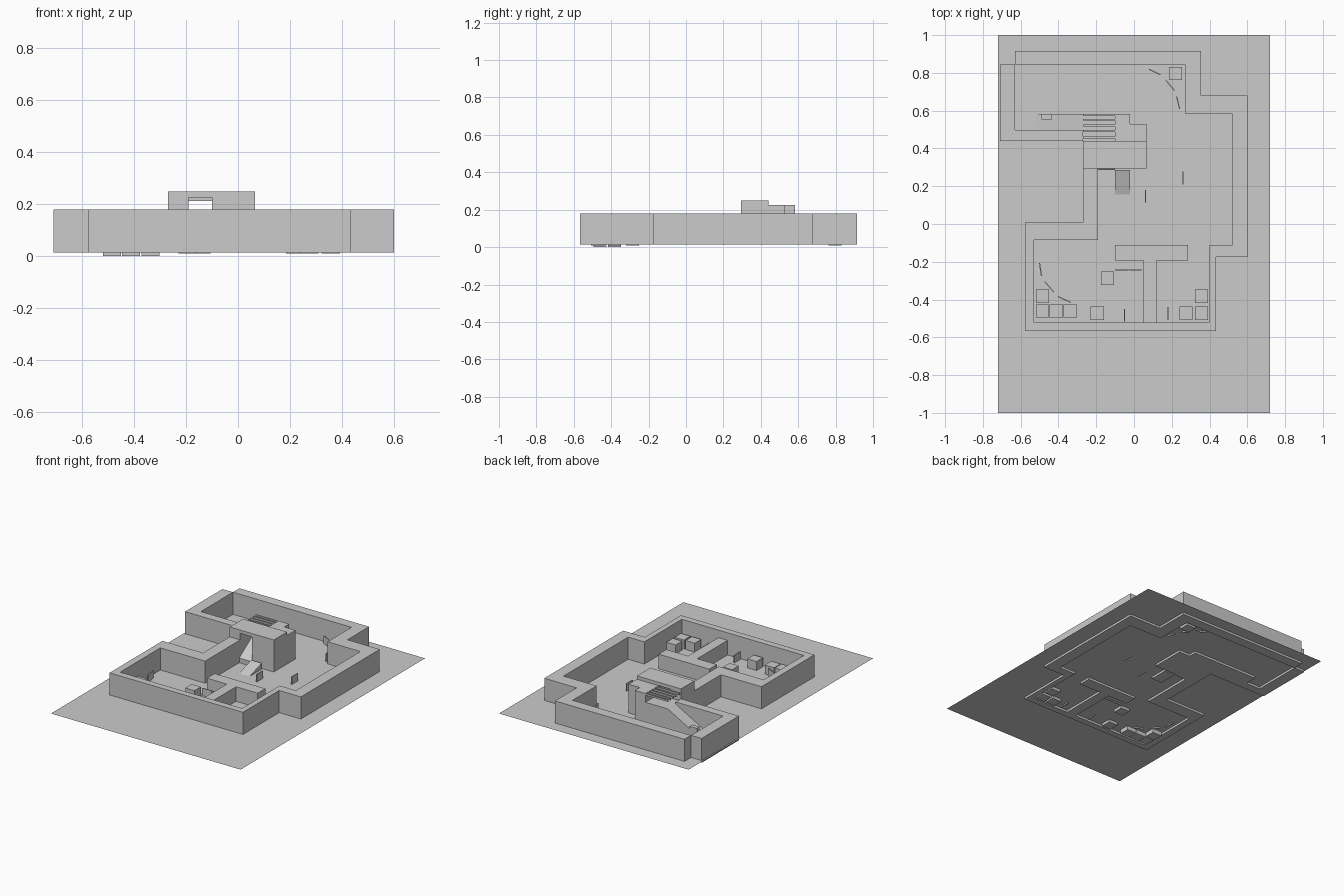
import bpy, bmesh, math

if "Cube" in bpy.data.objects:
    bpy.data.objects.remove(bpy.data.objects["Cube"])

G = 0.028      # floor level
B = 0.013      # underside of the walls
TOP = 0.18     # wall top


def finish(name, bm):
    bmesh.ops.recalc_face_normals(bm, faces=bm.faces[:])
    me = bpy.data.meshes.new(name)
    bm.to_mesh(me)
    bm.free()
    ob = bpy.data.objects.new(name, me)
    bpy.context.collection.objects.link(ob)
    return ob


def prism(name, pts, z0, z1):
    """Extrude a plan outline upward."""
    bm = bmesh.new()
    f = bm.faces.new([bm.verts.new((x, y, z0)) for x, y in pts])
    r = bmesh.ops.extrude_face_region(bm, geom=[f], use_keep_orig=True)
    vs = [v for v in r['geom'] if isinstance(v, bmesh.types.BMVert)]
    bmesh.ops.translate(bm, verts=vs, vec=(0, 0, z1 - z0))
    return finish(name, bm)


def box(name, x0, x1, y0, y1, z0, z1):
    return prism(name, [(x0, y0), (x1, y0), (x1, y1), (x0, y1)], z0, z1)


def ramp(name, x0, x1, y0, y1, za, zb, axis):
    """Box whose top slopes from za to zb along the axis."""
    ob = box(name, x0, x1, y0, y1, B, 1)
    lo, hi = ((x0, x1), (y0, y1))[axis]
    for v in ob.data.vertices:
        if v.co.z > 0.5:
            t = (v.co[axis] - lo) / (hi - lo)
            v.co.z = za + (zb - za) * t
    return ob


# floor sheet
bm = bmesh.new()
bm.faces.new([bm.verts.new(c) for c in
              ((-.72, -1, G), (.72, -1, G), (.72, 1, G), (-.72, 1, G))])
finish("floor", bm)

# outer perimeter wall
outer = [(-.63, .915), (.355, .915), (.355, .68), (.6, .68), (.6, -.175), (.435, -.175),
         (.435, -.567), (-.578, -.567), (-.578, .007), (-.27, .007), (-.27, .295)]
inner = [(-.63, .845), (.27, .845), (.27, .585), (.52, .585), (.52, -.115), (.397, -.115),
         (.397, -.522), (-.53, -.522), (-.53, -.085), (-.19, -.085), (-.19, .295)]
prism("perimeter_wall", outer + inner[::-1], B, TOP)
prism("back_left_wall", [(-.71, .845), (-.71, .44), (-.27, .44), (-.27, .497),
                         (-.63, .497), (-.63, .845)], B, TOP)

# low T-shaped divider
prism("divider_wall", [(-.10, -.11), (.285, -.11), (.285, -.193), (.12, -.193), (.12, -.522),
                       (.05, -.522), (.05, -.193), (-.10, -.193)], B, 0.128)

# gatehouse: two legs, lintel and slatted canopy
box("gate_left_leg", -.27, -.19, .295, .44, B, .225)
prism("gate_right_leg", [(-.10, .295), (.065, .295), (.065, .53), (-.02, .53),
                         (-.02, .583), (-.10, .583)], B, .225)
box("gate_lintel", -.27, .065, .295, .44, .225, .248)
for i, y in enumerate((.578, .552, .522, .492, .457)):
    box(f"canopy_slat_{i}", -.27, -.10, y - .005, y + .005, .213, .225)

# ramps up through the gate and down into the back room
ramp("entry_ramp", -.10, -.02, .155, .285, G, .07, 1)
ramp("gate_ramp", -.19, -.10, .285, .44, .06, .165, 1)
box("landing", -.27, -.10, .44, .583, B, .165)
ramp("exit_ramp", -.52, -.27, .497, .583, G, .165, 0)
box("ramp_crate", -.49, -.435, .553, .583, G, .09)

# crates (centre x, centre y, underside)
s = 0.035
for i, (x, y, z) in enumerate([(-.485, -.383, 0), (-.485, -.46, 0), (-.412, -.46, 0), (-.337, -.46, 0),
                               (-.195, -.472, .009), (-.14, -.287, .009), (.357, -.383, .009),
                               (.275, -.472, .009), (.357, -.472, .009), (.22, .797, .009)]):
    box(f"crate_{i}", x - s, x + s, y - s, y + s, z, .09)

# thin upright barriers, given by end points
ends = [(.08, .82, .14, .79), (.17, .76, .215, .705), (.225, .675, .242, .61),
        (-.50, -.207, -.49, -.275), (-.473, -.305, -.425, -.36), (-.40, -.385, -.335, -.415),
        (.26, .277, .26, .21), (.06, .18, .06, .115), (-.10, -.242, -.03, -.242),
        (-.025, -.242, .04, -.242), (-.05, -.45, -.05, -.517), (.18, -.44, .18, -.507)]
for i, (x0, y0, x1, y1) in enumerate(ends):
    d = math.hypot(x1 - x0, y1 - y0)
    nx, ny = -(y1 - y0) / d * .003, (x1 - x0) / d * .003
    prism(f"barrier_{i}", [(x0 + nx, y0 + ny), (x0 - nx, y0 - ny),
                           (x1 - nx, y1 - ny), (x1 + nx, y1 + ny)], .02, .08)
